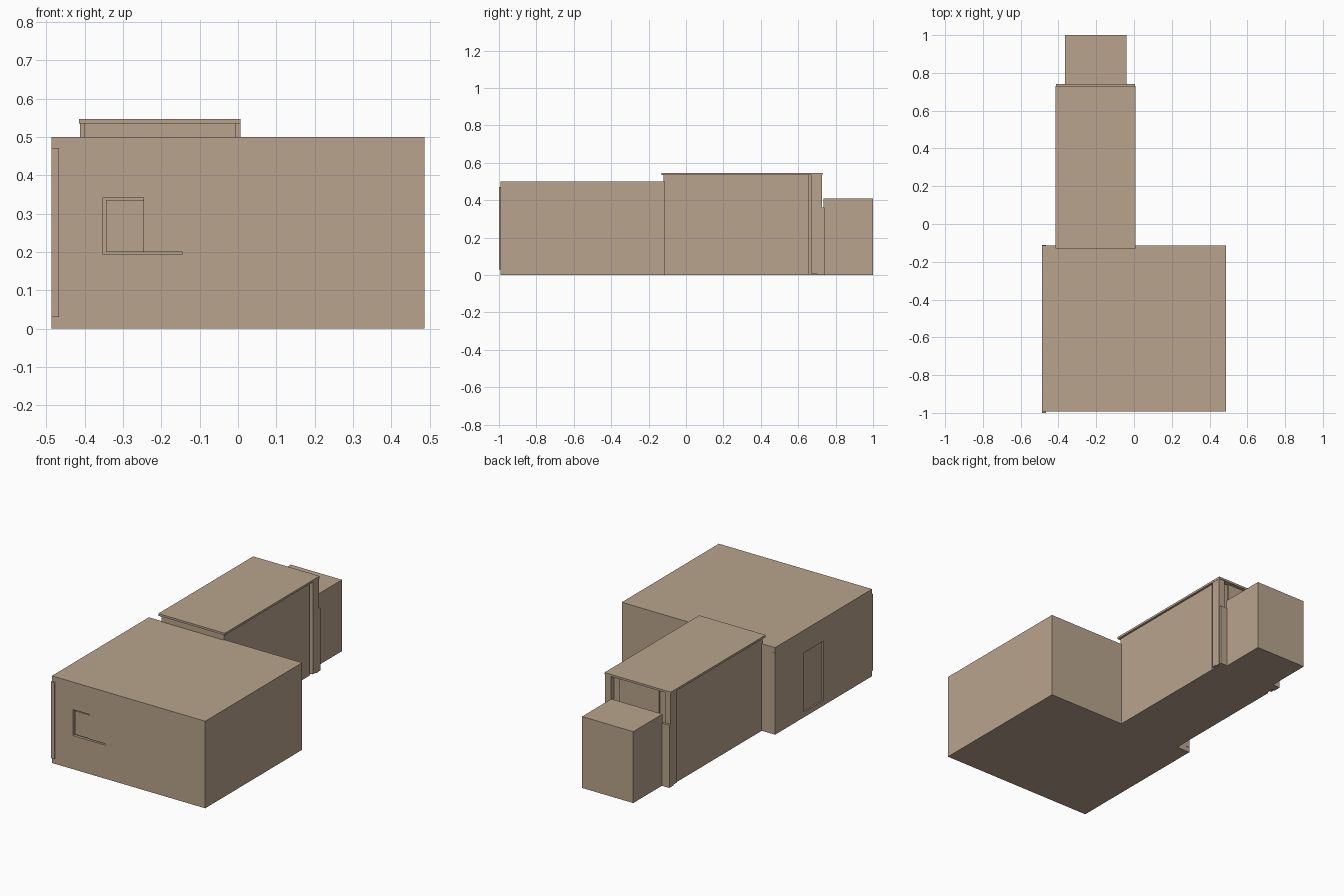
import bpy

if "Cube" in bpy.data.objects:
    bpy.data.objects.remove(bpy.data.objects["Cube"])

brown = bpy.data.materials.new("brown")
brown.diffuse_color = (0.483, 0.372, 0.266, 1)
brown.use_nodes = True
brown.node_tree.nodes["Principled BSDF"].inputs["Base Color"].default_value = brown.diffuse_color


def box(name, x, y, z):
    """Axis-aligned box from (min, max) ranges."""
    bpy.ops.mesh.primitive_cube_add(size=1, location=[(a + b) / 2 for a, b in (x, y, z)])
    ob = bpy.context.object
    ob.name = name
    ob.scale = [b - a for a, b in (x, y, z)]
    bpy.ops.object.transform_apply(location=False, rotation=False, scale=True)
    ob.data.materials.append(brown)
    return ob


def recess(target, name, x, y, z):
    """Cut a shallow box-shaped recess."""
    cutter = box(name, x, y, z)
    cutter.hide_render = True
    mod = target.modifiers.new(name, 'BOOLEAN')
    mod.operation = 'DIFFERENCE'
    mod.solver = 'EXACT'
    mod.object = cutter
    bpy.context.view_layer.objects.active = target
    bpy.ops.object.modifier_apply(modifier=name)
    bpy.data.objects.remove(cutter, do_unlink=True)


# Main building with window and side door recesses
main = box("main_building", (-0.487, 0.487), (-0.993, -0.113), (0, 0.5))
recess(main, "window_recess", (-0.352, -0.145), (-1.1, -0.978), (0.193, 0.342))
recess(main, "door_recess", (-0.6, -0.479), (-0.55, -0.376), (0.03, 0.37))

# Window sashes: the right one sits almost flush with the wall
box("left_sash", (-0.345, -0.247), (-0.988, -0.978), (0.2, 0.335))
box("right_sash", (-0.247, -0.145), (-0.9925, -0.978), (0.2, 0.342))

# Corner trim on the left, front and back
for name, y in (("front", (-1.0, -0.993)), ("back", (-0.113, -0.1115))):
    box(name + "_corner_trim", (-0.487, -0.467), y, (0.03, 0.47))

# Corridor body, set-in end, floor and roof
box("corridor", (-0.402, -0.005), (-0.12, 0.655), (0, 0.535))
box("corridor_end", (-0.39, -0.018), (0.655, 0.70), (0, 0.535))
box("corridor_floor", (-0.395, -0.012), (0.655, 0.735), (0, 0.005))
box("corridor_roof", (-0.415, 0.007), (-0.13, 0.73), (0.535, 0.547))
box("end_door", (-0.325, -0.075), (0.70, 0.71), (0.005, 0.535))

# Pillars on both sides of the corridor end
for side, inner, outer in (("left", -0.375, -0.412), ("right", -0.032, 0.006)):
    x = (min(inner, outer), max(inner, outer))
    box(side + "_pillar", x, (0.67, 0.70), (0.005, 0.535))
    box(side + "_end_post", x, (0.70, 0.727), (0, 0.535))

# Low curb wall joining the rear annex
box("link_wall", (-0.412, 0.005), (0.727, 0.74), (0, 0.36))
box("rear_annex", (-0.365, -0.04), (0.735, 1.0), (0, 0.41))
